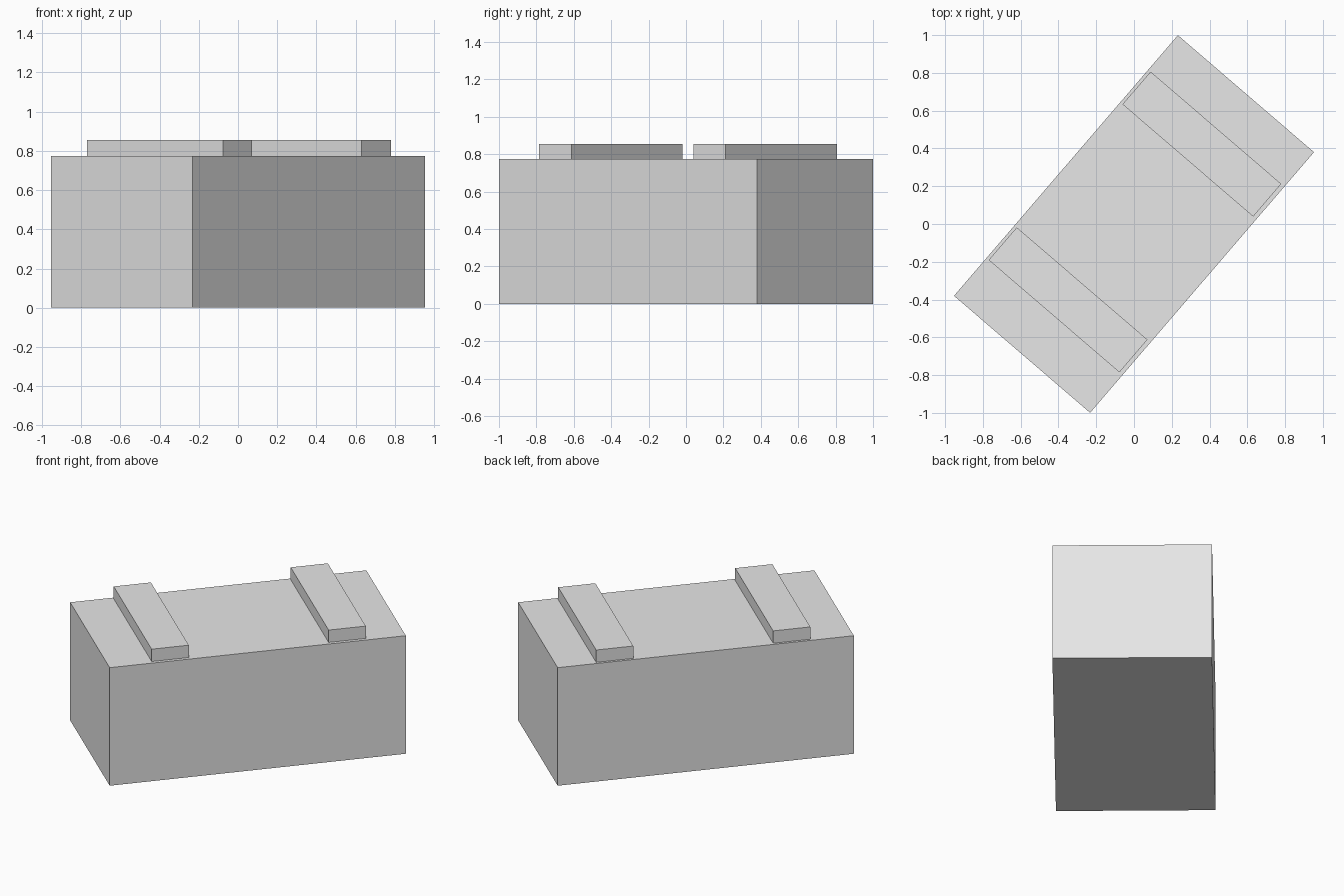
import bpy
from math import radians
from mathutils import Matrix

cube = bpy.data.objects.get("Cube")
if cube:
    bpy.data.objects.remove(cube, do_unlink=True)

TURN = Matrix.Rotation(radians(49.33), 4, "Z")
BODY_TOP = 0.775

grey = bpy.data.materials.new("light_grey")
grey.use_nodes = True
colour = (0.8, 0.8, 0.8, 1)
grey.diffuse_color = colour
grey.node_tree.nodes["Principled BSDF"].inputs["Base Color"].default_value = colour


def block(name, along, across, base, size):
    """Box resting on height base, placed in the turned frame of the body."""
    bpy.ops.mesh.primitive_cube_add(size=1)
    ob = bpy.context.object
    ob.name = name
    place = Matrix.Translation((along, across, base + size[2] / 2))
    ob.data.transform(TURN @ place @ Matrix.Diagonal((*size, 1)))
    ob.data.materials.append(grey)
    return ob


# Main body
block("body", 0, 0, 0, (1.819, 0.95, BODY_TOP))

# Raised strips across the top
for name, along in (("back_strip", 0.555), ("front_strip", -0.532)):
    block(name, along, 0.003, BODY_TOP, (0.228, 0.912, 0.081))
